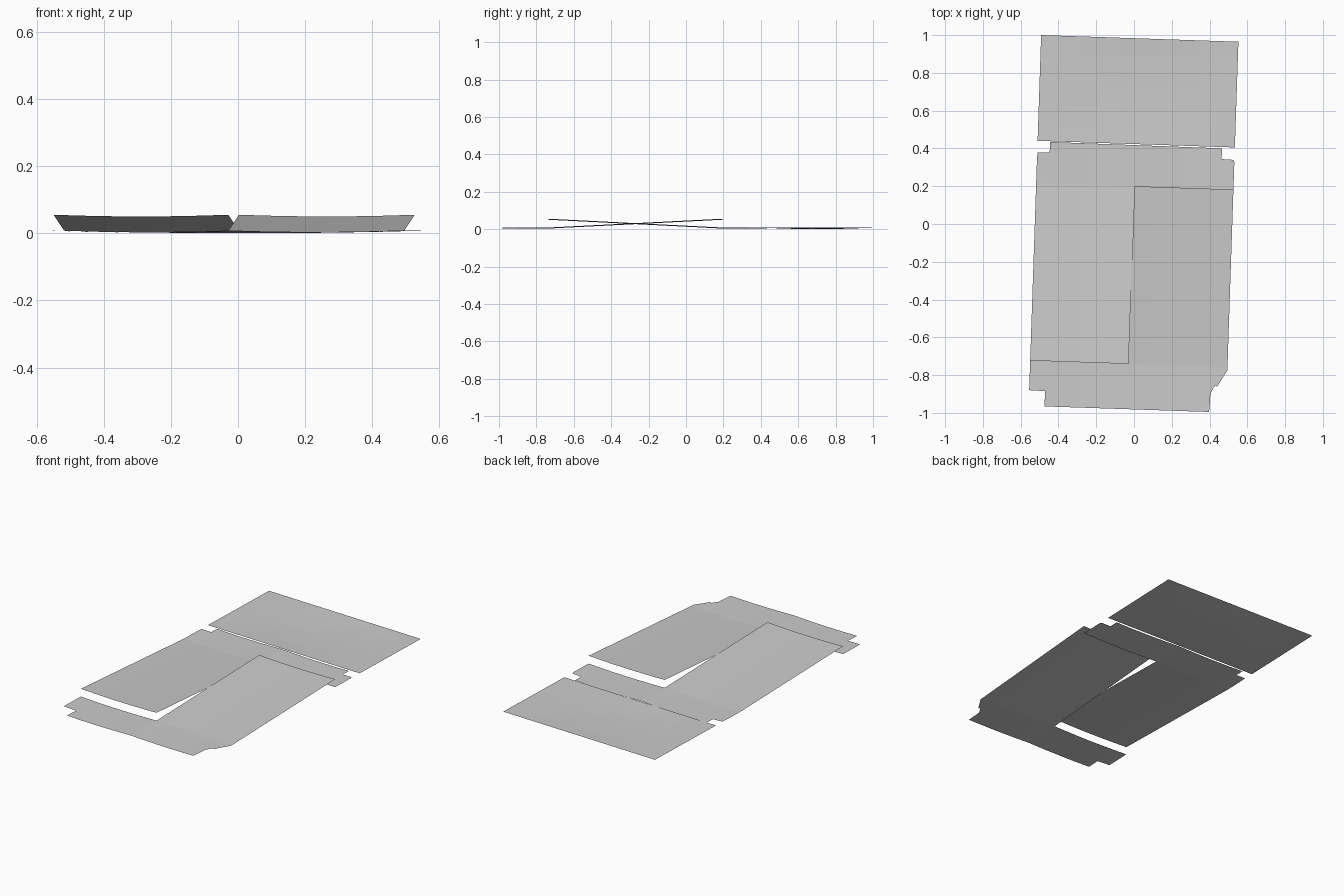
import bpy, bmesh, math
from mathutils import Matrix

if "Cube" in bpy.data.objects:
    bpy.data.objects.remove(bpy.data.objects["Cube"])

TURN = Matrix.Rotation(math.radians(-1.93), 4, 'Z')   # whole sheet lies slightly askew
L, R, MID = -0.525, 0.520, -0.004                     # side edges and centre cut
HF, HB = -0.741, 0.20                                 # front and back fold lines
LOW, HIGH = 0.0075, 0.055


def half_sag(u, depth=0.005):
    """Shallow dip across each half of the sheet."""
    a, b = (L, MID) if u < MID else (MID, R)
    t = (u - a) / (b - a)
    return depth * max(0, 4 * t * (1 - t))


def sheet(name, outline, height, u_cuts, v_cuts):
    """Cut a flat outline into strips, bend it with height(u, v), then turn it."""
    bm = bmesh.new()
    bm.faces.new([bm.verts.new((u, v, 0)) for u, v in outline])
    for axis, cuts in ((0, u_cuts), (1, v_cuts)):
        for c in cuts:
            co, no = [0, 0, 0], [0, 0, 0]
            co[axis], no[axis] = c, 1
            bmesh.ops.bisect_plane(bm, geom=bm.verts[:] + bm.edges[:] + bm.faces[:],
                                   plane_co=co, plane_no=no, dist=1e-5)
    bmesh.ops.triangulate(bm, faces=[f for f in bm.faces if len(f.verts) > 4])
    bm.normal_update()
    if sum(f.normal.z for f in bm.faces) < 0:
        bmesh.ops.reverse_faces(bm, faces=bm.faces[:])
    for v in bm.verts:
        v.co.z = height(v.co.x, v.co.y)
    bm.transform(TURN)
    me = bpy.data.meshes.new(name)
    bm.to_mesh(me)
    bm.free()
    ob = bpy.data.objects.new(name, me)
    bpy.context.collection.objects.link(ob)
    for p in me.polygons:
        p.use_smooth = False
    return ob


def steps(a, b, n):
    return [a + (b - a) * i / n for i in range(n + 1)]


HALVES = steps(L, MID, 6) + steps(MID, R, 6)[1:]
FOLDS = [HF, HB]

# left flap rising to the front, joined to the back strip
sheet("left_flap_and_back_strip",
      [(L, HF), (MID, HF), (MID, HB), (R, HB), (R, 0.345), (0.513, 0.357),
       (0.452, 0.359), (0.452, 0.416), (-0.459, 0.419), (-0.459, 0.364),
       (-0.522, 0.362), (L, 0.332)],
      lambda u, v: LOW + (HIGH - LOW) * max(0, (HB - v) / (HB - HF)) - half_sag(u),
      HALVES, FOLDS)

# right flap rising to the back, joined to the front strip
sheet("right_flap_and_front_strip",
      [(R, HB), (MID, HB), (MID, HF), (L, HF), (L, -0.898), (-0.440, -0.900),
       (-0.442, -0.981), (0.431, -0.981), (0.435, -0.881), (0.458, -0.840),
       (0.469, -0.845), (R, -0.758)],
      lambda u, v: LOW + (HIGH - LOW) * max(0, (v - HF) / (HB - HF)) - half_sag(u),
      HALVES, FOLDS)

# separate rear panel, dished slightly in the middle
V0, V1 = 0.423, 0.983


def dish(u, v):
    s, t = (u - L) / (R - L), (v - V0) / (V1 - V0)
    return LOW - LOW * 16 * s * (1 - s) * t * (1 - t)


sheet("rear_panel", [(L, V0), (R, V0), (R, V1), (L, V1)], dish,
      steps(L, R, 10), steps(V0, V1, 6))
